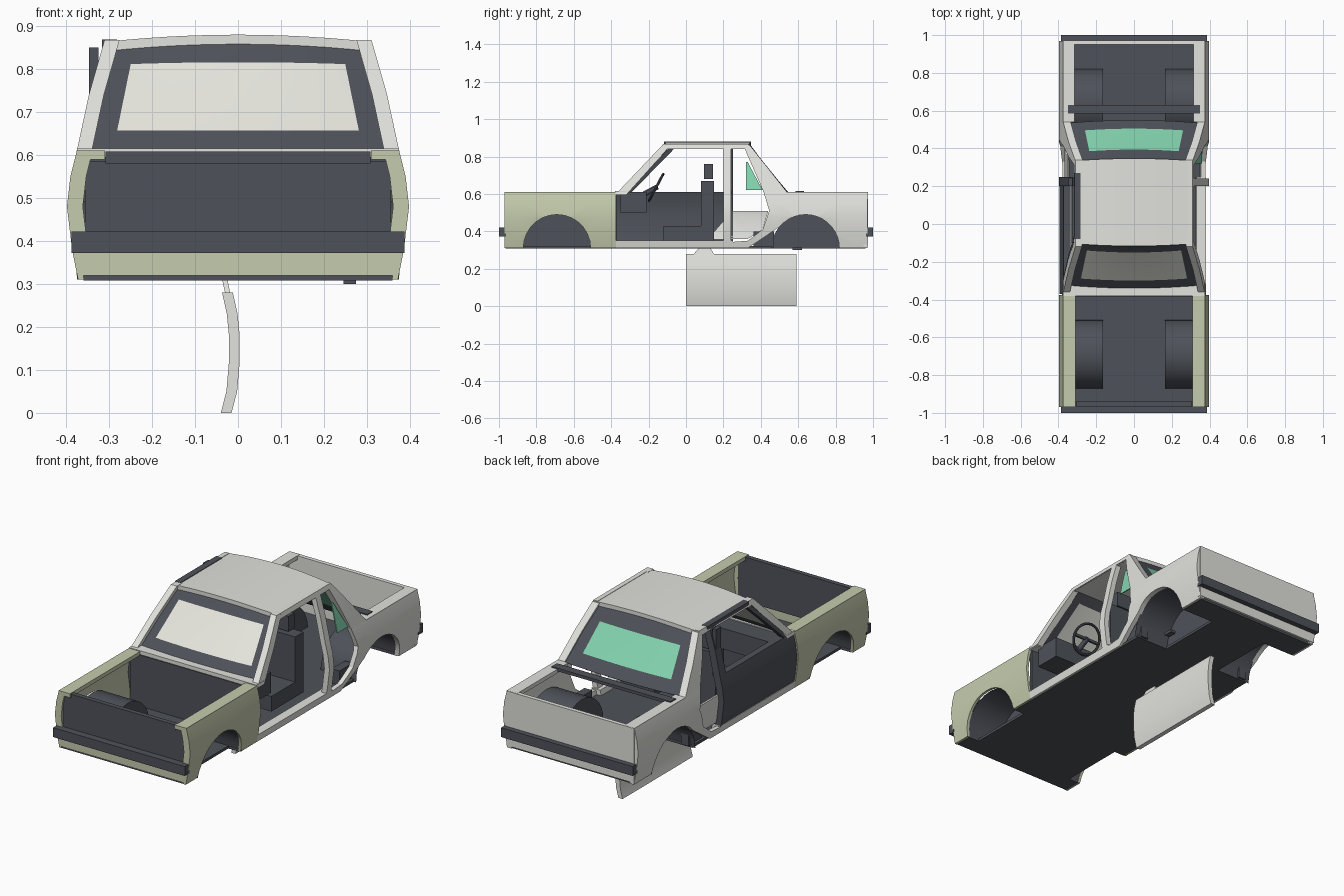
import bpy, bmesh, math
from mathutils import Matrix, Vector

if "Cube" in bpy.data.objects:
    bpy.data.objects.remove(bpy.data.objects["Cube"])


def material(name, rgb):
    m = bpy.data.materials.new(name)
    m.use_nodes = True
    m.diffuse_color = (*rgb, 1)
    m.node_tree.nodes["Principled BSDF"].inputs["Base Color"].default_value = (*rgb, 1)
    return m


GREY = material("light grey paint", (0.76, 0.76, 0.725))
OLIVE = material("olive paint", (0.56, 0.6, 0.42))
DARK = material("dark charcoal", (0.076, 0.084, 0.1))
GLASS = material("pale glass", (0.8, 0.8, 0.74))
MINT = material("mint glass", (0.23, 0.66, 0.43))
parts = []


def finish(name, bm, *mats):
    bmesh.ops.recalc_face_normals(bm, faces=bm.faces[:])
    mesh = bpy.data.meshes.new(name)
    bm.to_mesh(mesh)
    bm.free()
    for m in mats:
        mesh.materials.append(m)
    ob = bpy.data.objects.new(name, mesh)
    bpy.context.collection.objects.link(ob)
    parts.append(ob)
    return ob


def box(name, x, y, z, mat):
    bm = bmesh.new()
    bmesh.ops.create_cube(bm, size=1)
    for v in bm.verts:
        v.co = [(a + b) / 2 + c * (b - a) for (a, b), c in zip((x, y, z), v.co)]
    return finish(name, bm, mat)


def thicken(bm, offset):
    new = bmesh.ops.extrude_face_region(bm, geom=bm.faces[:])["geom"]
    bmesh.ops.translate(bm, vec=offset, verts=[g for g in new if isinstance(g, bmesh.types.BMVert)])


# Half width of the body at each height
BODY = [(0.31, 0.372), (0.38, 0.386), (0.48, 0.398), (0.55, 0.39), (0.61, 0.375), (0.74, 0.347), (0.87, 0.31)]


def half_width(z):
    for (z0, x0), (z1, x1) in zip(BODY, BODY[1:]):
        if z <= z1:
            break
    return x0 + (x1 - x0) * (z - z0) / (z1 - z0)


def side(name, outline, mat, thick=0.014, inset=0.0, sides=(1, -1)):
    """Side panel: outline in (y, z), bent to the body section."""
    for s in sides:
        bm = bmesh.new()
        bm.faces.new([bm.verts.new((0, y, z)) for y, z in outline])
        bm.normal_update()
        bmesh.ops.triangulate(bm, faces=bm.faces[:])
        for z, _ in BODY:
            bmesh.ops.bisect_plane(bm, geom=bm.verts[:] + bm.edges[:] + bm.faces[:],
                                   plane_co=(0, 0, z), plane_no=(0, 0, 1), dist=1e-5)
        for v in bm.verts:
            v.co.x = s * (half_width(v.co.z) - inset)
        thicken(bm, (-s * thick, 0, 0))
        finish(("left_" if s > 0 else "right_") + name, bm, mat)


def rect(y0, y1, z0, z1):
    return [(y0, z0), (y1, z0), (y1, z1), (y0, z1)]


def arch(cy, start, end, r=0.18, n=14):
    return [(cy + r * math.cos(math.radians(start + (end - start) * i / n)),
             0.31 + r * math.sin(math.radians(start + (end - start) * i / n))) for i in range(n + 1)]


FRONT_AXLE, REAR_AXLE = -0.69, 0.64

# Front fenders, nose corners and rear quarters
side("front_fender", [(-0.97, 0.31), (-0.97, 0.61), (-0.375, 0.61), (-0.375, 0.31)] + arch(FRONT_AXLE, 0, 180), OLIVE)
side("fender_nose", rect(-0.97, -0.95, 0.33, 0.6), OLIVE, 0.035, 0.002)
side("rear_quarter", [(0.415, 0.61), (0.97, 0.61), (0.97, 0.31)] + arch(REAR_AXLE, 0, 140)
     + [(0.33, 0.31), (0.2, 0.31), (0.2, 0.34), (0.33, 0.35), (0.41, 0.41), (0.445, 0.51)], GREY, 0.025)
side("rear_pillar", [(0.415, 0.61), (0.54, 0.61), (0.34, 0.862), (0.305, 0.862)], GREY, 0.04)
for s, label in ((1, "left"), (-1, "right")):
    def span(a, b):
        return tuple(sorted((s * a, s * b)))
    box(label + "_fender_flange", span(0.31, 0.376), (-0.97, -0.375), (0.59, 0.611), OLIVE)
    box(label + "_quarter_flange", span(0.315, 0.376), (0.54, 0.97), (0.59, 0.611), GREY)
    # Wheel housings: an open arc with an inner wall
    for cy, end in ((FRONT_AXLE, "front"), (REAR_AXLE, "rear")):
        bm = bmesh.new()
        pts = arch(cy, 0, 180, 0.183)
        inner = [bm.verts.new((s * 0.165, y, z)) for y, z in pts]
        outer = [bm.verts.new((s * 0.375, y, z)) for y, z in pts]
        for i in range(len(pts) - 1):
            bm.faces.new((inner[i], inner[i + 1], outer[i + 1], outer[i]))
        bm.faces.new(inner)
        finish(f"{label}_{end}_wheel_housing", bm, DARK)
    # Seats
    box(label + "_seat_back", span(0.08, 0.28), (0.08, 0.15), (0.4, 0.67), DARK)
    box(label + "_headrest", span(0.13, 0.23), (0.095, 0.145), (0.68, 0.76), DARK)
    box(label + "_seat_cushion", span(0.08, 0.28), (-0.12, 0.15), (0.35, 0.43), DARK)
    box(label + "_rear_filler", span(0.3, 0.345), (0.36, 0.47), (0.315, 0.4), DARK)

# Sills, pillars and roof rails
side("sill", rect(-0.375, 0.25, 0.31, 0.35), GREY, 0.05)
side("front_pillar", [(-0.375, 0.6), (-0.315, 0.6), (-0.075, 0.868), (-0.12, 0.868)], GREY, 0.035)
side("roof_rail", rect(-0.11, 0.335, 0.843, 0.868), GREY, 0.025)
side("middle_pillar", rect(0.2, 0.24, 0.34, 0.865), GREY, 0.03, 0, (1,))
side("middle_pillar", rect(0.2, 0.25, 0.34, 0.85), DARK, 0.04, 0, (-1,))
side("quarter_window", [(0.32, 0.62), (0.41, 0.62), (0.33, 0.77), (0.32, 0.77)], MINT, 0.006, 0.012, (1,))
side("rear_trim", [(0.12, 0.36), (0.25, 0.51), (0.44, 0.51), (0.41, 0.41), (0.33, 0.36)], GREY, 0.01, 0.03, (-1,))
# Stripped right door and its window frame
side("door_shell", rect(-0.37, 0.22, 0.335, 0.61), DARK, 0.035, 0.003, (-1,))
side("door_frame_front", [(-0.32, 0.61), (-0.29, 0.61), (-0.06, 0.845), (-0.09, 0.845)], DARK, 0.03, 0, (-1,))
box("door_frame_rear", (-0.347, -0.325), (0.2, 0.243), (0.6, 0.85), DARK)
box("door_frame_cap", (-0.316, -0.282), (-0.08, 0.27), (0.85, 0.869), DARK)

# Crowned roof
bm = bmesh.new()
N = 12
rows = [[bm.verts.new((x * 0.312, y - bow * (1 - x * x), 0.863 + 0.017 * (1 - x * x)))
         for x in [2 * i / N - 1 for i in range(N + 1)]] for y, bow in ((-0.105, 0.012), (0.335, -0.012))]
for i in range(N):
    bm.faces.new((rows[0][i], rows[0][i + 1], rows[1][i + 1], rows[1][i]))
thicken(bm, (0, 0, -0.022))
finish("roof", bm, GREY)


def window(name, bottom, top, bow, inner_u, inner_v, glass):
    """Sloped bowed window: each end is (half width, y, z); the border is dark."""
    bm = bmesh.new()
    us = [-1] + [inner_u * (i / 4 - 1) for i in range(9)] + [1]
    vs = [0, *inner_v, 1]
    a, b = Vector(bottom), Vector(top)
    grid = []
    for v in vs:
        w, y, z = a.lerp(b, v)
        grid.append([bm.verts.new((u * w, y + bow * (1 - u * u), z + 0.012 * v ** 4 * (1 - u * u))) for u in us])
    for j in range(3):
        for i in range(len(us) - 1):
            f = bm.faces.new((grid[j][i], grid[j][i + 1], grid[j + 1][i + 1], grid[j + 1][i]))
            f.material_index = int(j == 1 and 0 < i < len(us) - 2)
    thicken(bm, (0, -math.copysign(0.006, bow), -0.004))
    finish(name, bm, DARK, glass)


window("windshield", (0.345, -0.325, 0.615), (0.288, -0.1, 0.847), -0.015, 0.84, (0.18, 0.84), GLASS)
window("rear_window", (0.345, 0.535, 0.605), (0.29, 0.33, 0.85), 0.015, 0.78, (0.22, 0.76), MINT)

# Cowl, firewall, dashboard
box("cowl", (-0.375, 0.375), (-0.38, -0.315), (0.595, 0.615), GREY)
box("firewall", (-0.365, 0.365), (-0.385, -0.37), (0.31, 0.595), DARK)
box("dashboard", (-0.34, 0.34), (-0.35, -0.21), (0.5, 0.61), DARK)

# Steering wheel
tilt = math.radians(62)
bpy.ops.mesh.primitive_torus_add(major_radius=0.08, minor_radius=0.007, major_segments=24, minor_segments=8,
                                 location=(0.18, -0.16, 0.635), rotation=(tilt, 0, 0))
wheel = bpy.context.object
wheel.name = "steering_wheel"
wheel.data.materials.append(DARK)
parts.append(wheel)
bm = bmesh.new()
bmesh.ops.create_cone(bm, cap_ends=True, segments=12, radius1=0.014, radius2=0.014, depth=0.12,
                      matrix=Matrix.Translation((0.18, -0.205, 0.61)) @ Matrix.Rotation(-tilt, 4, "X"))
finish("steering_column", bm, DARK)
box("steering_spoke", (0.105, 0.255), (-0.166, -0.154), (0.628, 0.642), DARK)

# Floor, narrowed between the rear wheel housings
for i, (y0, y1, w) in enumerate([(-0.965, -0.87, 0.36), (-0.87, -0.51, 0.3), (-0.51, 0.46, 0.36),
                                 (0.46, 0.82, 0.17), (0.82, 0.96, 0.36)]):
    box(f"floor_{i + 1}", (-w, w), (y0, y1), (0.308, 0.322), DARK)
box("exhaust", (0.245, 0.275), (0.57, 0.62), (0.3, 0.315), DARK)

# Nose, tail and bumpers
box("front_panel", (-0.356, 0.356), (-0.96, -0.945), (0.37, 0.585), DARK)
box("front_panel_top", (-0.308, 0.308), (-0.965, -0.94), (0.58, 0.608), DARK)
box("front_valance", (-0.372, 0.372), (-0.97, -0.955), (0.32, 0.375), OLIVE)
box("rear_panel", (-0.376, 0.376), (0.95, 0.972), (0.32, 0.61), GREY)
box("trunk_crossbar", (-0.35, 0.35), (0.585, 0.63), (0.6, 0.616), DARK)
for name, y in (("front_bumper", (-1, -0.962)), ("rear_bumper", (0.962, 1))):
    box(name, (-0.387, 0.387), y, (0.372, 0.422), DARK)

# Detached door skin hanging below the body
bm = bmesh.new()
path = [(-0.04, 0), (-0.027, 0.05), (-0.021, 0.12), (-0.021, 0.18), (-0.026, 0.23), (-0.037, 0.28)]
lines = [[bm.verts.new((x, y, z)) for y in (0, 0.59)] for x, z in path]
for a, b in zip(lines, lines[1:]):
    bm.faces.new((a[0], a[1], b[1], b[0]))
thicken(bm, (0.025, 0, 0))
finish("loose_door_skin", bm, GREY)
bm = bmesh.new()
bm.faces.new([bm.verts.new(p) for p in
              [(-0.03, 0.04, 0.278), (-0.03, 0.15, 0.278), (-0.037, 0.13, 0.312), (-0.037, 0.07, 0.312)]])
thicken(bm, (0.012, 0, 0))
finish("loose_door_bracket", bm, GREY)

bpy.ops.object.select_all(action="DESELECT")
for ob in parts:
    ob.select_set(True)
bpy.context.view_layer.objects.active = parts[0]
bpy.ops.object.shade_smooth_by_angle(angle=math.radians(30))
